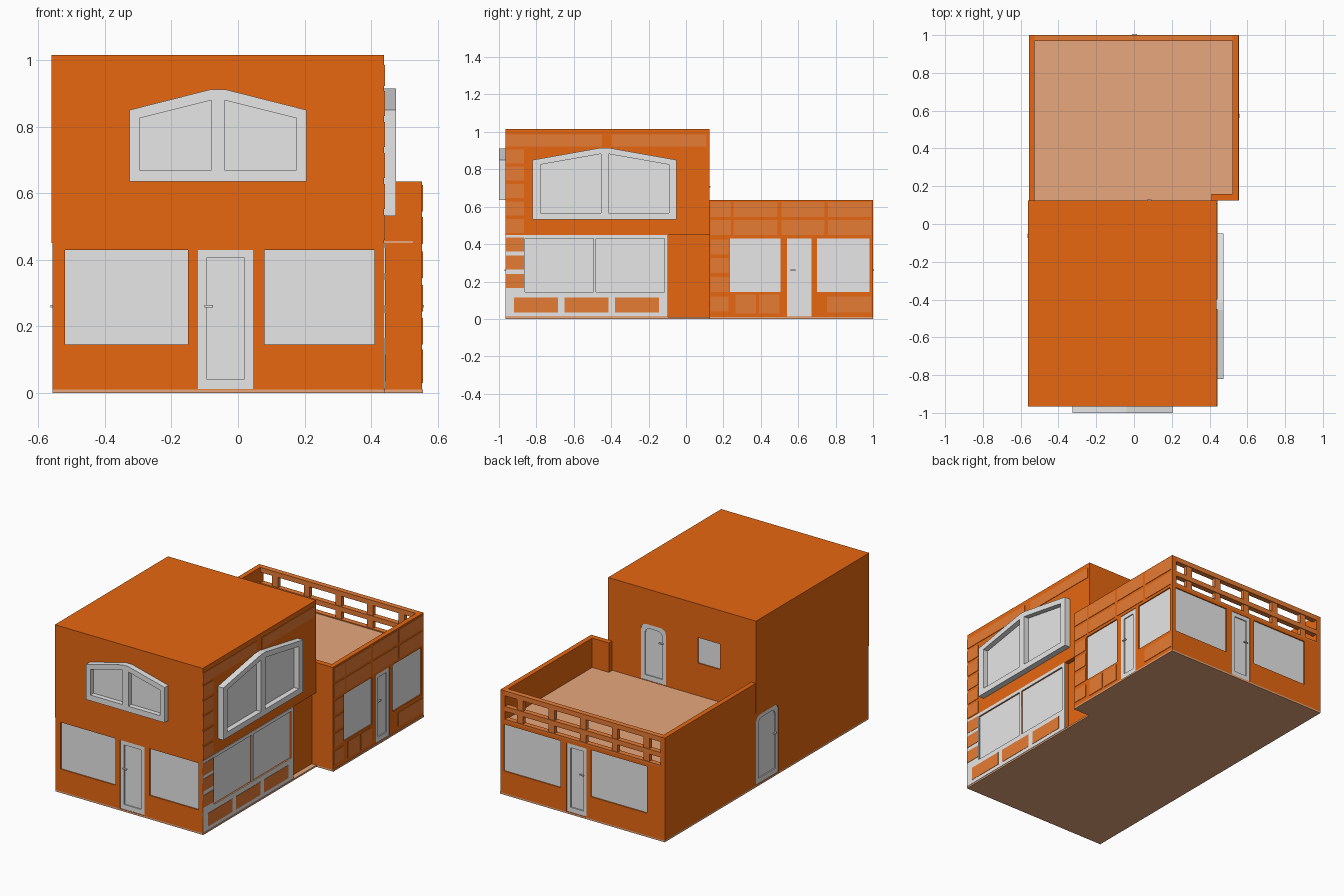
import bpy, bmesh, math

if "Cube" in bpy.data.objects:
    bpy.data.objects.remove(bpy.data.objects["Cube"])


def material(name, rgb):
    m = bpy.data.materials.new(name)
    m.diffuse_color = (*rgb, 1)
    m.use_nodes = True
    m.node_tree.nodes["Principled BSDF"].inputs["Base Color"].default_value = m.diffuse_color
    return m


ORANGE = material("orange_wall", (0.8, 0.136, 0.0055))
PANEL = material("light_orange_panel", (0.8, 0.20, 0.034))
TAN = material("tan_floor", (0.8, 0.386, 0.20))
WHITE = material("white_joinery", (0.8, 0.8, 0.8))


def place(axis, u, v, d):
    return {"x": (d, u, v), "y": (u, d, v), "z": (u, v, d)}[axis]


def rect(u0, u1, v0, v1):
    return [(u0, v0), (u1, v0), (u1, v1), (u0, v1)]


def arch(u0, u1, v0, v1, r=0.035):
    pts = [(u0, v0), (u1, v0)]
    for cx, start in ((u1 - r, 0), (u0 + r, 90)):
        for i in range(5):
            a = math.radians(start + i * 22.5)
            pts.append((cx + r * math.cos(a), v1 - r + r * math.sin(a)))
    return pts


def prism(bm, axis, loops, d0, d1):
    """Extrude an outline (first loop) with holes (other loops) along an axis."""
    rings = [[bm.verts.new(place(axis, u, v, d0)) for u, v in lp] for lp in loops]
    far = {}
    for lp, ring in zip(loops, rings):
        for (u, v), vert in zip(lp, ring):
            far[vert] = bm.verts.new(place(axis, u, v, d1))
    if len(loops) == 1:
        faces = [bm.faces.new(rings[0])]
    else:
        edges = [bm.edges.new((r[i - 1], r[i])) for r in rings for i in range(len(r))]
        geom = bmesh.ops.triangle_fill(bm, use_beauty=True, edges=edges)["geom"]
        faces = [g for g in geom if isinstance(g, bmesh.types.BMFace)]
    for f in faces:
        bm.faces.new([far[v] for v in reversed(f.verts)])
    for r in rings:
        for i in range(len(r)):
            a, b = r[i - 1], r[i]
            bm.faces.new((a, b, far[b], far[a]))


def part(name, mat, shapes):
    bm = bmesh.new()
    for s in shapes:
        prism(bm, *s)
    bmesh.ops.recalc_face_normals(bm, faces=bm.faces[:])
    me = bpy.data.meshes.new(name)
    bm.to_mesh(me)
    bm.free()
    me.materials.append(mat)
    ob = bpy.data.objects.new(name, me)
    bpy.context.collection.objects.link(ob)
    return ob


def carve(ob, shapes):
    cutter = part("recess_cutter", ob.data.materials[0], shapes)
    cutter.hide_render = True
    mod = ob.modifiers.new("recesses", "BOOLEAN")
    mod.operation, mod.solver, mod.object = "DIFFERENCE", "EXACT", cutter
    bpy.context.view_layer.update()
    dg = bpy.context.evaluated_depsgraph_get()
    me = bpy.data.meshes.new_from_object(ob.evaluated_get(dg))
    ob.modifiers.clear()
    ob.data = me
    bpy.data.objects.remove(cutter)


# Outer wall planes
LEFT, MAIN_R, REAR_R, FRONT, STEP, BACK = -0.557, 0.438, 0.552, -0.965, 0.125, 1.0
TOP, DECK, PARAPET = 1.015, 0.45, 0.635

# Base slab, storeys and terrace
slab = rect(LEFT, REAR_R + 0.003, FRONT, BACK)
slab[1:2] = [(MAIN_R + 0.003, FRONT), (MAIN_R + 0.003, STEP), (REAR_R + 0.003, STEP)]
part("base_slab", TAN, [("z", [slab], 0, 0.01)])
plan = [(LEFT, FRONT), (MAIN_R, FRONT), (MAIN_R, -0.095), (0.41, -0.095),
        (0.41, STEP), (REAR_R, STEP), (REAR_R, BACK), (LEFT, BACK)]
ground = part("ground_floor_walls", ORANGE, [("z", [plan], 0.01, DECK)])
upper = part("upper_storey_walls", ORANGE,
             [("z", [rect(-0.56, MAIN_R, FRONT, STEP)], DECK, TOP)])
part("terrace_floor", TAN, [("z", [rect(-0.53, 0.525, STEP, 0.975)], DECK, 0.456)])
part("terrace_parapet", ORANGE, [
    ("z", [rect(LEFT, -0.527, STEP, BACK)], DECK, PARAPET),
    ("z", [[(0.41, STEP), (REAR_R, STEP), (REAR_R, BACK), (0.522, BACK),
            (0.522, 0.158), (0.41, 0.158)]], DECK, PARAPET)])

# Back railing with rails and posts
rails = [("y", [rect(-0.527, 0.522, a, b)], 0.968, BACK)
         for a, b in ((0.605, PARAPET), (0.51, 0.54), (DECK, 0.462))]
rails += [("y", [rect(x - 0.02, x + 0.02, DECK, 0.606)], 0.972, 0.996)
          for x in (-0.43, -0.217, -0.004, 0.209, 0.422)]
part("terrace_railing", PANEL, rails)

# Windows and doors: (axis, outline, wall plane, outward direction)
W0, W1 = 0.145, 0.43
windows = [
    ("y", rect(-0.52, -0.15, W0, W1), FRONT, -1), ("y", rect(0.08, 0.41, W0, W1), FRONT, -1),
    ("x", rect(-0.86, -0.495, W0, W1), MAIN_R, 1), ("x", rect(-0.48, -0.115, W0, W1), MAIN_R, 1),
    ("x", rect(0.235, 0.505, W0, W1), REAR_R, 1), ("x", rect(0.70, 0.98, W0, W1), REAR_R, 1),
    ("y", rect(0.147, 0.528, W0, W1), BACK, 1), ("y", rect(-0.437, -0.058, W0, W1), BACK, 1)]
upper_windows = [("y", rect(-0.317, -0.168, 0.655, 0.81), STEP, 1)]
doors = [
    ("y", rect, (-0.12, 0.045, 0.012, W1), FRONT, -1),
    ("x", rect, (0.54, 0.67, 0.012, W1), REAR_R, 1),
    ("y", rect, (-0.03, 0.105, 0.012, W1), BACK, 1),
    ("x", arch, (-0.095, 0.12, 0.012, W1), LEFT, -1)]
upper_doors = [("y", arch, (0.048, 0.217, 0.458, 0.80), STEP, 1)]


def recesses(wins, drs):
    cuts = [(ax, [lp], p - 0.014 * s, p + 0.02 * s) for ax, lp, p, s in wins]
    return cuts + [(ax, [fn(*b)], p - 0.014 * s, p + 0.02 * s) for ax, fn, b, p, s in drs]


carve(ground, recesses(windows, doors))
carve(upper, recesses(upper_windows, upper_doors))
part("window_panes", WHITE, [(ax, [lp], p - 0.014 * s, p - 0.007 * s)
                             for ax, lp, p, s in windows + upper_windows])
leaves = []
for ax, fn, (u0, u1, v0, v1), p, s in doors + upper_doors:
    inner = fn(u0 + 0.025, u1 - 0.025, v0 + 0.03, v1 - 0.025)
    leaves.append((ax, [fn(u0, u1, v0, v1)], p - 0.014 * s, p - 0.010 * s))
    leaves.append((ax, [fn(u0, u1, v0, v1), inner], p - 0.010 * s, p - 0.003 * s))
    leaves.append((ax, [rect(u0 + 0.02, u0 + 0.045, 0.245 + v0, 0.252 + v0)],
                   p - 0.004 * s, p + 0.006 * s))
part("doors", WHITE, leaves)


# Projecting gabled windows with two sloping lights
def gabled_window(name, axis, wall, out, u0, u1, v0, shoulder, peak, border):
    mid, m = (u0 + u1) / 2, 0.02
    outer = [(u0, v0), (u1, v0), (u1, shoulder), (mid + m, peak), (mid - m, peak),
             (u0, shoulder)]
    lights = []
    for s, edge in ((-1, u0 + border), (1, u1 - border)):
        lights.append([(edge, v0 + 0.035), (mid + s * m, v0 + 0.035),
                       (mid + s * m, peak - 0.033), (edge, shoulder - 0.025)])
    step = math.copysign(0.005, out - wall)
    part(name + "_frame", WHITE, [(axis, [outer] + lights, wall, out)])
    part(name + "_panes", WHITE, [(axis, [lp], wall - step, wall + step) for lp in lights])


gabled_window("front_gabled_window", "y", FRONT, -1.0, -0.325, 0.205, 0.635, 0.85, 0.912, 0.03)
gabled_window("side_gabled_window", "x", MAIN_R, 0.475, -0.82, -0.05, 0.532, 0.85, 0.915, 0.042)

# White shopfront surround on the right side
part("shopfront_surround", WHITE, [
    ("x", [rect(FRONT, -0.095, 0.012, DECK), windows[2][1], windows[3][1]],
     MAIN_R - 0.001, MAIN_R + 0.003)])

# Light orange cladding panels on the right side
shop = [rect(a, b, 0.035, 0.115) for a, b in ((-0.92, -0.685), (-0.65, -0.415), (-0.38, -0.145))]
shop += [rect(-0.963, -0.865, a, b) for a, b in ((0.165, 0.24), (0.265, 0.34), (0.36, 0.435))]
part("shopfront_panels", PANEL, [("x", [r], MAIN_R, MAIN_R + 0.005) for r in shop])
tall = [rect(-0.963, -0.865, z, z + 0.075) for z in (0.46, 0.553, 0.646, 0.739, 0.832)]
tall += [rect(-0.963, -0.45, 0.922, 0.985), rect(-0.40, 0.11, 0.922, 0.985)]
part("upper_storey_panels", PANEL, [("x", [r], MAIN_R, MAIN_R + 0.003) for r in tall])
rear = [rect(a, b, z, z + 0.08) for z in (0.448, 0.545)
        for a, b in ((0.13, 0.24), (0.255, 0.49), (0.51, 0.74), (0.76, 0.99))]
rear += [rect(0.13, 0.228, z, z + 0.08) for z in (0.04, 0.145, 0.245, 0.345)]
rear += [rect(0.265, 0.375, 0.03, 0.13), rect(0.39, 0.5, 0.03, 0.13), rect(0.755, 0.99, 0.035, 0.12)]
part("rear_wing_panels", PANEL, [("x", [r], REAR_R, REAR_R + 0.003) for r in rear])
